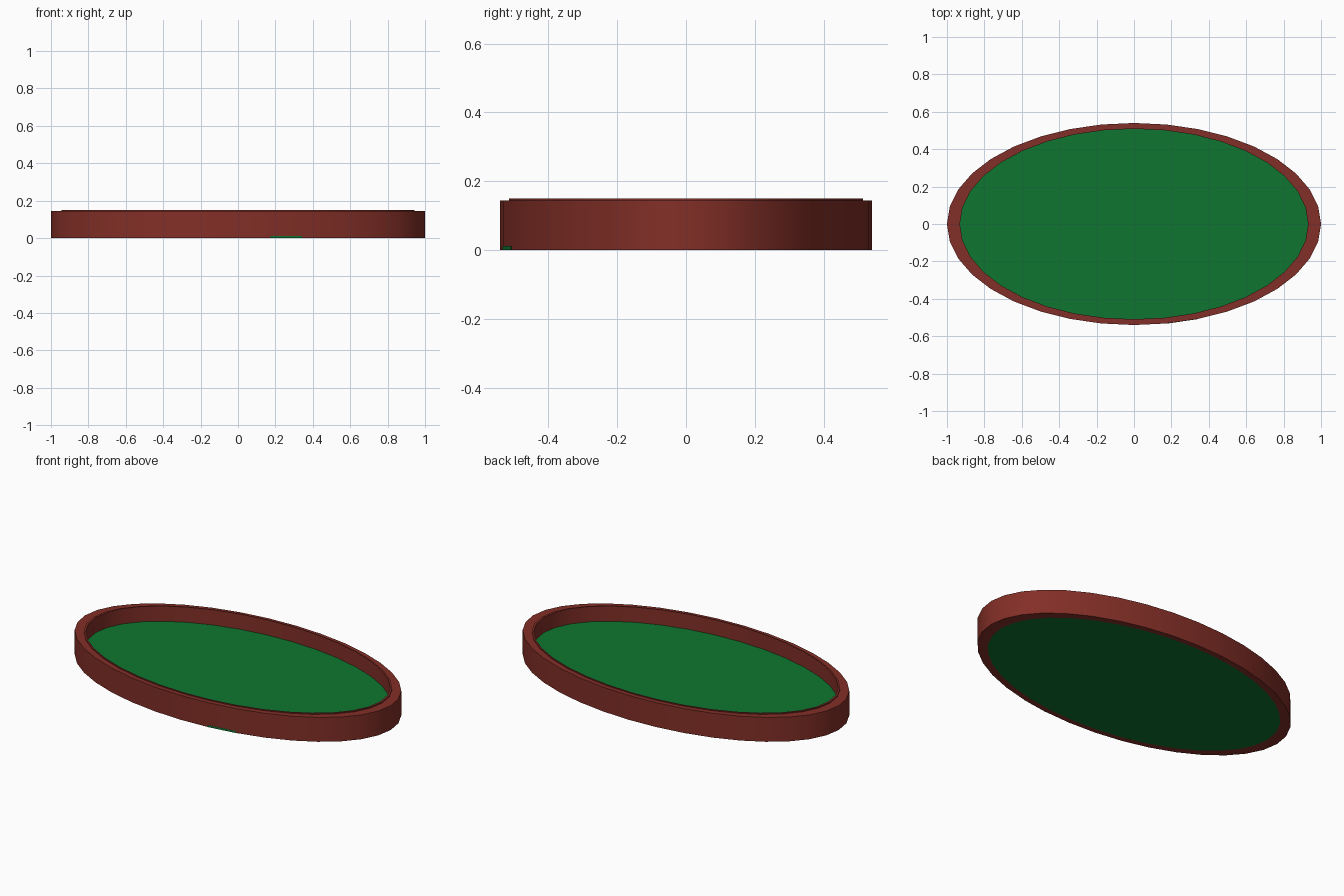
import bpy, bmesh, math

if "Cube" in bpy.data.objects:
    bpy.data.objects.remove(bpy.data.objects["Cube"])

SIDES = 36


def material(name, rgb):
    m = bpy.data.materials.new(name)
    m.diffuse_color = (*rgb, 1)
    m.use_nodes = True
    m.node_tree.nodes["Principled BSDF"].inputs["Base Color"].default_value = m.diffuse_color
    return m


brown = material("red brown", (0.225, 0.028, 0.020))
green = material("green felt", (0.0045, 0.180, 0.030))


def finish(name, bm, mat):
    bmesh.ops.recalc_face_normals(bm, faces=bm.faces)
    me = bpy.data.meshes.new(name)
    bm.to_mesh(me)
    bm.free()
    me.materials.append(mat)
    ob = bpy.data.objects.new(name, me)
    bpy.context.collection.objects.link(ob)
    bpy.context.view_layer.objects.active = ob
    ob.select_set(True)
    bpy.ops.object.shade_smooth_by_angle(angle=math.radians(35))
    ob.select_set(False)
    return ob


def ellipse(bm, rx, ry, z):
    step = 2 * math.pi / SIDES
    return [bm.verts.new((rx * math.cos(i * step), ry * math.sin(i * step), z))
            for i in range(SIDES)]


def oval_ring(name, profile, mat):
    """Closed profile of (x radius, y radius, z) swept round the oval."""
    bm = bmesh.new()
    rings = [ellipse(bm, *p) for p in profile]
    for a, b in zip(rings, rings[1:] + rings[:1]):
        for i in range(SIDES):
            j = (i + 1) % SIDES
            bm.faces.new((a[i], a[j], b[j], b[i]))
    return finish(name, bm, mat)


# Outer wall with a slightly raised inner lip
oval_ring("rim_wall", [
    (1.0, 0.54, 0.0), (1.0, 0.54, 0.144),
    (0.943, 0.514, 0.144), (0.943, 0.514, 0.150),
    (0.931, 0.509, 0.150), (0.931, 0.509, 0.0)], brown)

# Green floor slab, flush with the underside
bm = bmesh.new()
low = ellipse(bm, 0.931, 0.509, 0.0)
high = ellipse(bm, 0.931, 0.509, 0.06)
bm.faces.new(low)
bm.faces.new(high)
for i in range(SIDES):
    j = (i + 1) % SIDES
    bm.faces.new((low[i], low[j], high[j], high[i]))
finish("floor", bm, green)

# Small green sliver showing at the foot of the front wall
bm = bmesh.new()
pts = []
for deg in (-80, -70):
    a = math.radians(deg)
    for r in (1.0, 1.002):
        for z in (0.0, 0.011):
            pts.append(bm.verts.new((r * math.cos(a), 0.54 * r * math.sin(a), z)))
bmesh.ops.convex_hull(bm, input=pts)
finish("front_foot_sliver", bm, green)
